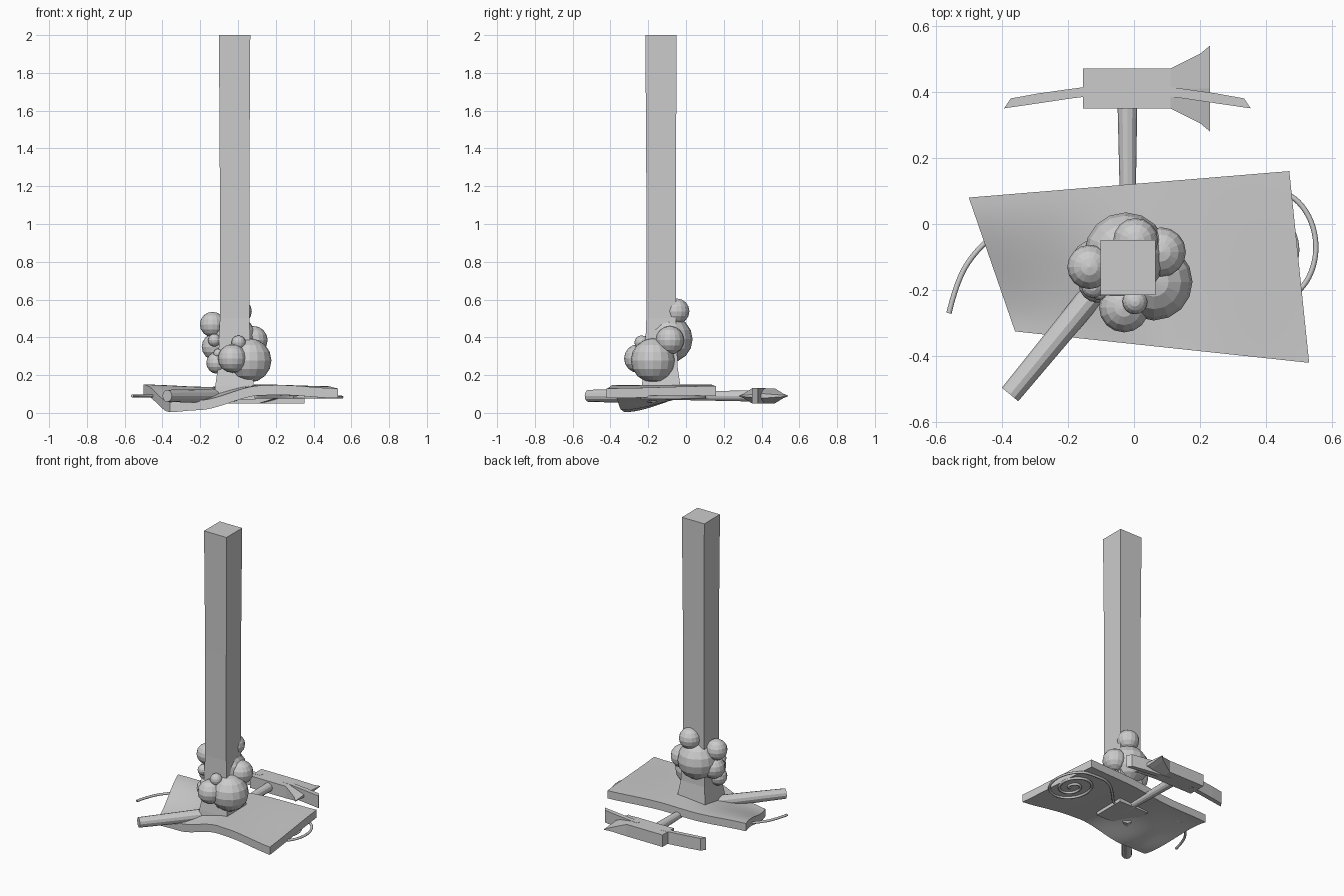
import bpy, bmesh, math
from mathutils import Vector

if "Cube" in bpy.data.objects:
    bpy.data.objects.remove(bpy.data.objects["Cube"])


def mesh_object(name, bm):
    bmesh.ops.recalc_face_normals(bm, faces=bm.faces[:])
    me = bpy.data.meshes.new(name)
    bm.to_mesh(me)
    bm.free()
    ob = bpy.data.objects.new(name, me)
    bpy.context.collection.objects.link(ob)
    return ob


def smooth(ob, angle=35):
    bpy.ops.object.select_all(action='DESELECT')
    ob.select_set(True)
    bpy.context.view_layer.objects.active = ob
    bpy.ops.object.shade_smooth_by_angle(angle=math.radians(angle))


def interp(pts, x):
    if x <= pts[0][0]:
        return pts[0][1]
    for (x0, z0), (x1, z1) in zip(pts, pts[1:]):
        if x <= x1:
            t = (x - x0) / (x1 - x0)
            t = t * t * (3 - 2 * t)
            return z0 + (z1 - z0) * t
    return pts[-1][1]


def prism(name, outline, z0, z1):
    bm = bmesh.new()
    lo = [bm.verts.new((x, y, z0)) for x, y in outline]
    hi = [bm.verts.new((x, y, z1)) for x, y in outline]
    bm.faces.new(lo[::-1])
    bm.faces.new(hi)
    n = len(lo)
    for i in range(n):
        bm.faces.new((lo[i], lo[(i + 1) % n], hi[(i + 1) % n], hi[i]))
    return mesh_object(name, bm)


def rod(name, a, b, ra, rb, sides=12):
    a, b = Vector(a), Vector(b)
    bpy.ops.mesh.primitive_cone_add(vertices=sides, radius1=ra, radius2=rb,
                                    depth=(b - a).length, location=(a + b) / 2)
    ob = bpy.context.object
    ob.name = name
    ob.rotation_euler = (b - a).to_track_quat('Z', 'Y').to_euler()
    return ob


def wire(name, pts, r=0.008):
    cu = bpy.data.curves.new(name, 'CURVE')
    cu.dimensions = '3D'
    cu.bevel_depth = r
    cu.bevel_resolution = 2
    cu.resolution_u = 5
    cu.use_fill_caps = True
    sp = cu.splines.new('NURBS')
    sp.points.add(len(pts) - 1)
    for p, (x, y, z) in zip(sp.points, pts):
        p.co = (x, y, z, 1)
    sp.order_u = 3
    sp.use_endpoint_u = True
    ob = bpy.data.objects.new(name, cu)
    bpy.context.collection.objects.link(ob)


# Wavy four-sided slab, blended between front and back edge heights
FL, FR, BR, BL = [Vector(p) for p in ((-.36, -.325), (.53, -.42), (.47, .16), (-.5, .08))]
front_z = [(0, .056), (.16, .066), (.55, .145), (.65, .147), (1, .13)]
back_z = [(0, .15), (.35, .138), (.65, .15), (1, .142)]
bm = bmesh.new()
NU, NV = 32, 16
rows = []
for j in range(NV + 1):
    v = j / NV
    s = v * v * (3 - 2 * v)
    row = []
    for i in range(NU + 1):
        u = i / NU
        p = FL.lerp(FR, u).lerp(BL.lerp(BR, u), v)
        row.append(bm.verts.new((p.x, p.y, interp(front_z, u) * (1 - s) + interp(back_z, u) * s)))
    rows.append(row)
for j in range(NV):
    for i in range(NU):
        bm.faces.new((rows[j][i], rows[j][i + 1], rows[j + 1][i + 1], rows[j + 1][i]))
# Extrude the sheet straight down for its thickness
ext = bmesh.ops.extrude_face_region(bm, geom=bm.faces[:], use_keep_orig=True)
for g in ext['geom']:
    if isinstance(g, bmesh.types.BMVert):
        g.co.z -= .052
slab = mesh_object("wavy_slab", bm)
smooth(slab)

# Tall square post with flared foot
bm = bmesh.new()
rings = []
for z, h in ((.07, .11), (.14, .103), (.24, .088), (.5, .078), (1.2, .078), (2.0, .083)):
    rings.append([bm.verts.new((-.018 + sx * h, -.132 + sy * h, z))
                  for sx, sy in ((-1, -1), (1, -1), (1, 1), (-1, 1))])
for a, b in zip(rings, rings[1:]):
    for i in range(4):
        bm.faces.new((a[i], a[(i + 1) % 4], b[(i + 1) % 4], b[i]))
bm.faces.new(rings[0])
bm.faces.new(rings[-1])
mesh_object("post", bm)

# Cluster of balls around the foot of the post
balls = [(-.025, -.09, .39, .125), (.06, -.175, .278, .117), (-.03, -.252, .288, .076),
         (.005, -.05, .538, .068), (-.135, -.13, .468, .067), (.082, -.085, .385, .075),
         (-.12, -.12, .35, .072), (-.11, -.18, .265, .058), (-.125, -.19, .385, .034),
         (.003, -.235, .372, .038), (-.105, -.205, .315, .025)]
for k, (x, y, z, r) in enumerate(balls):
    bpy.ops.mesh.primitive_uv_sphere_add(segments=16, ring_count=8, radius=r, location=(x, y, z))
    bpy.context.object.name = f"ball_{k + 1}"

# Side branch and axe handle
rod("branch", (-.09, -.17, .09), (-.375, -.516, .09), .039, .032)
rod("axe_handle", (-.018, -.13, .09), (-.02, .37, .09), .02, .03)

# Axe head: sections along x as (x, y_min, y_max, side thickness at the tips)
bm = bmesh.new()
rings = []
for x, e, tip in ((-.155, .06, .04), (.11, .06, .04), (.2, .105, .012), (.23, .13, .002)):
    mid = .04 if x < .15 else .022 if x < .22 else .012
    yz = [(-e, -tip), (0, -mid), (e, -tip), (e, tip), (0, mid), (-e, tip)]
    rings.append([bm.verts.new((x, .41 + y, .09 + z)) for y, z in yz])
for a, b in zip(rings, rings[1:]):
    for i in range(6):
        bm.faces.new((a[i], a[(i + 1) % 6], b[(i + 1) % 6], b[i]))
bm.faces.new(rings[0])
bm.faces.new(rings[-1])
mesh_object("axe_head", bm)

# Pair of mirrored curved spikes through the axe head
half = [(.085, .39), (.17, .38), (.27, .365), (.373, .35), (.353, .38), (.27, .395), (.17, .409), (.085, .42)]
for name, s in (("left_spike", -1), ("right_spike", 1)):
    prism(name, [(-.02 + s * x, y) for x, y in half], .049, .131)

# Scroll wire ending in a spiral under the slab
Z = .083
pts = [(-.02, -.11, Z), (.08, -.1, Z), (.17, 0, Z), (.28, .1, Z), (.4, .1, Z)]
for k in range(30):
    a = math.radians(65 - k * 30)
    r = .2 * (1 - k / 31)
    pts.append((.41 + .78 * r * math.cos(a), -.08 - .02 * k / 30 + r * .95 * math.sin(a), Z))
wire("scroll_wire", pts)

# Tail wire on the other side
wire("tail_wire", [(-.05, -.12, .09), (-.2, -.02, .09), (-.38, .0, .09), (-.47, -.07, .09),
                   (-.535, -.165, .09), (-.56, -.27, .09)])
